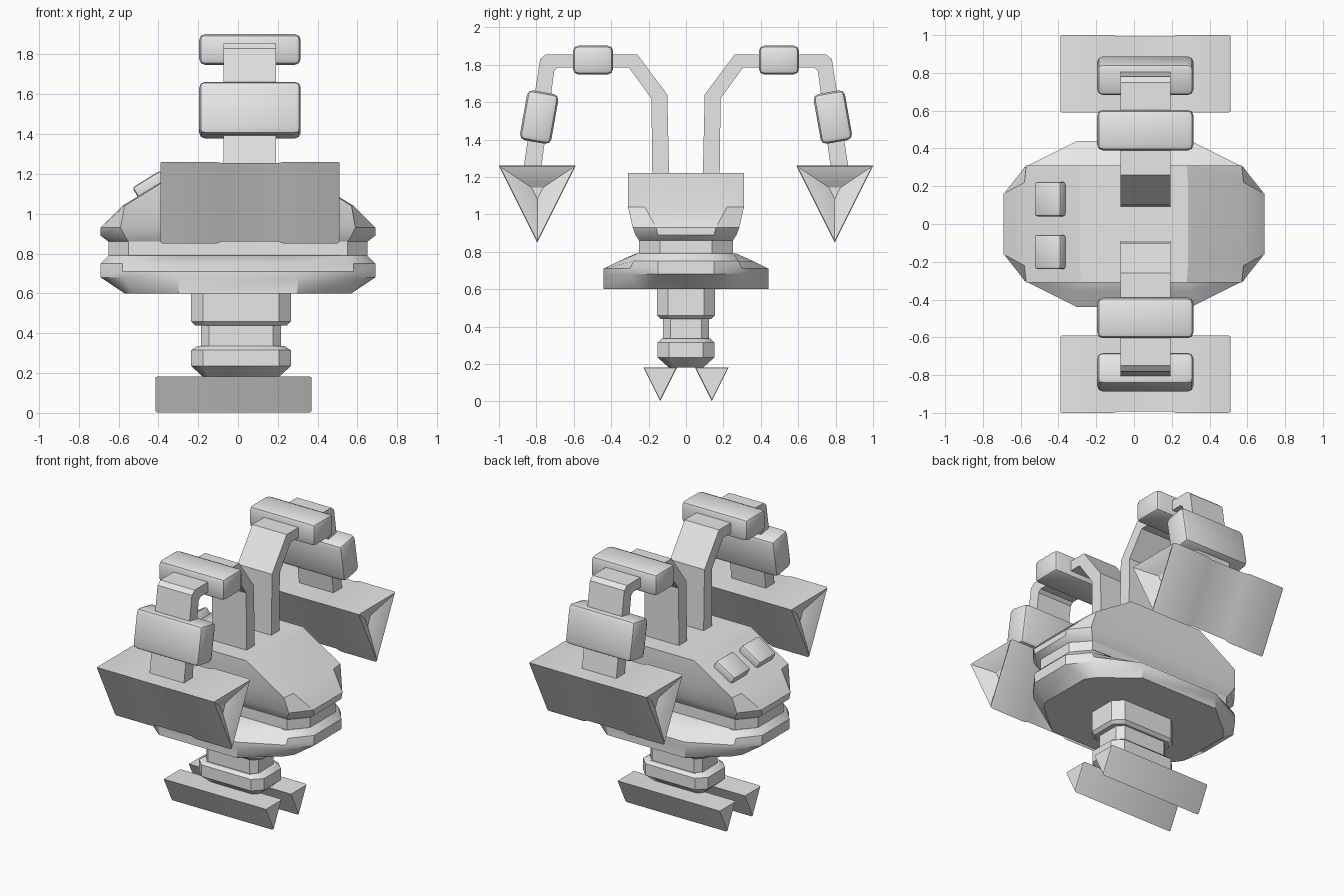
import bpy, bmesh
from math import radians, atan2
from mathutils import Matrix, Vector

if "Cube" in bpy.data.objects:
    bpy.data.objects.remove(bpy.data.objects["Cube"], do_unlink=True)

grey = bpy.data.materials.new("plain grey")
grey.use_nodes = True
GREY = (0.8, 0.8, 0.8, 1)
grey.diffuse_color = GREY
grey.node_tree.nodes["Principled BSDF"].inputs["Base Color"].default_value = GREY


def finish(name, bm, bevel=0, segments=1, angle=30):
    """Bevel the sharp edges, then turn the bmesh into a shaded object."""
    bmesh.ops.recalc_face_normals(bm, faces=bm.faces)
    if bevel:
        edges = [e for e in bm.edges if e.calc_face_angle(0) > radians(25)]
        bmesh.ops.bevel(bm, geom=edges, offset=bevel, segments=segments,
                        profile=0.5, affect='EDGES', clamp_overlap=True)
    mesh = bpy.data.meshes.new(name)
    bm.to_mesh(mesh)
    bm.free()
    mesh.materials.append(grey)
    obj = bpy.data.objects.new(name, mesh)
    bpy.context.collection.objects.link(obj)
    bpy.ops.object.select_all(action='DESELECT')
    obj.select_set(True)
    bpy.context.view_layer.objects.active = obj
    bpy.ops.object.shade_smooth_by_angle(angle=radians(angle))
    return obj


def loft(name, rings, **kw):
    """Skin a stack of equal-length rings and cap both ends."""
    bm = bmesh.new()
    loops = [[bm.verts.new(p) for p in ring] for ring in rings]
    n = len(loops[0])
    for a, b in zip(loops, loops[1:]):
        for i in range(n):
            j = (i + 1) % n
            bm.faces.new((a[i], a[j], b[j], b[i]))
    bm.faces.new(loops[0])
    bm.faces.new(loops[-1])
    return finish(name, bm, **kw)


def ring(z, quarter, cx=0.0):
    """Mirror points of one quadrant into a closed horizontal ring."""
    pts = list(quarter)
    pts += [(-x, y) for x, y in reversed(quarter)]
    pts += [(-x, -y) for x, y in quarter]
    pts += [(x, -y) for x, y in reversed(quarter)]
    return [(x + cx, y, z) for x, y in pts]


def block(name, centre, size, tilt=None, bevel=0.03):
    """Box with rounded edges; tilt is an (angle, axis) pair."""
    bm = bmesh.new()
    bmesh.ops.create_cube(bm, size=1)
    turn = Matrix.Rotation(tilt[0], 4, tilt[1]) if tilt else Matrix()
    bm.transform(Matrix.Translation(centre) @ turn @ Matrix.Diagonal((*size, 1)))
    return finish(name, bm, bevel=bevel, segments=2, angle=40)


def wedge(name, stations, y, z_top, half, depth, **kw):
    """Prism along x pointing down; stations are (x, section scale)."""
    zc = z_top - depth / 3
    section = [(-half, depth / 3), (half, depth / 3), (0, -2 * depth / 3)]
    return loft(name, [[(x, y + s * a, zc + s * b) for a, b in section]
                       for x, s in stations], **kw)


# Lower hull
loft("lower_hull", [
    ring(0.60, [(0.57, 0.19), (0.53, 0.25), (0.30, 0.44)]),
    ring(0.68, [(0.69, 0.15), (0.58, 0.30), (0.30, 0.44)]),
    ring(0.71, [(0.69, 0.15), (0.58, 0.30), (0.30, 0.44)]),
    ring(0.75, [(0.69, 0.15), (0.58, 0.28), (0.30, 0.36)]),
    ring(0.79, [(0.65, 0.14), (0.55, 0.26), (0.28, 0.27)])])

# Recessed band between the hulls
band = [(0.65, 0.14), (0.55, 0.25), (0.28, 0.25)]
loft("hull_band", [ring(0.78, band), ring(0.87, band)])

# Upper hull with sloping ends
loft("upper_hull", [
    ring(0.86, [(0.65, 0.14), (0.55, 0.25), (0.28, 0.25)]),
    ring(0.89, [(0.69, 0.15), (0.57, 0.27), (0.28, 0.27)]),
    ring(0.93, [(0.69, 0.16), (0.59, 0.285), (0.28, 0.285)]),
    ring(1.04, [(0.58, 0.22), (0.57, 0.31), (0.28, 0.31)]),
    ring(1.22, [(0.285, 0.22), (0.28, 0.31), (0.20, 0.31)])])


# Stepped stem below the hull
def stem_ring(z, x, y, c):
    return ring(z, [(x, y - c), (x - c, y)], cx=0.015)


loft("stem_collar", [stem_ring(0.44, 0.23, 0.135, 0.05), stem_ring(0.46, 0.25, 0.155, 0.06),
                     stem_ring(0.61, 0.25, 0.155, 0.06)])
loft("stem", [stem_ring(0.31, 0.20, 0.122, 0.04), stem_ring(0.46, 0.20, 0.122, 0.04)])
loft("stem_foot", [stem_ring(0.18, 0.19, 0.09, 0.03), stem_ring(0.235, 0.25, 0.152, 0.06),
                   stem_ring(0.315, 0.25, 0.152, 0.06), stem_ring(0.335, 0.22, 0.13, 0.05)])

# Arm outline in the y-z plane
outer = [(0.09, 1.2), (0.10, 1.64), (0.26, 1.855), (0.75, 1.855), (0.78, 1.83), (0.87, 1.24)]
inner = [(0.18, 1.2), (0.185, 1.62), (0.305, 1.785), (0.685, 1.785), (0.705, 1.765), (0.775, 1.24)]
ARM_X = 0.06

for side, label in ((-1, "front"), (1, "back")):
    # Bent arm
    loft(label + "_arm", [[(ARM_X - 0.132, side * a[0], a[1]), (ARM_X + 0.132, side * a[0], a[1]),
                           (ARM_X + 0.132, side * b[0], b[1]), (ARM_X - 0.132, side * b[0], b[1])]
                          for a, b in zip(outer, inner)])
    # Cuffs around the arm
    block(label + "_upper_cuff", (ARM_X, side * 0.497, 1.825), (0.51, 0.215, 0.155))
    block(label + "_lower_cuff", (ARM_X, side * 0.785, 1.52), (0.51, 0.17, 0.27),
          (side * radians(10), 'X'))
    # Hanging wedge, waisted in the middle, with hollow ends
    wedge(label + "_wedge",
          [(-0.32, 0.15), (-0.385, 0.86), (-0.39, 0.97), (-0.38, 1), (-0.11, 1), (-0.08, 0.96),
           (0.20, 0.96), (0.23, 1), (0.50, 1), (0.51, 0.97), (0.505, 0.86), (0.44, 0.15)],
          side * 0.795, 1.26, 0.205, 0.41)
    # Foot blade
    wedge(label + "_foot", [(-0.415, 0.94), (-0.405, 1), (0.36, 1), (0.37, 0.94)],
          side * 0.138, 0.182, 0.09, 0.18)
    # Raised eye on the sloping end
    block(label + "_eye", (-0.44, side * 0.14 - 0.008, 1.14), (0.165, 0.182, 0.08),
          (-atan2(0.18, 0.29), 'Y'), 0.015)
